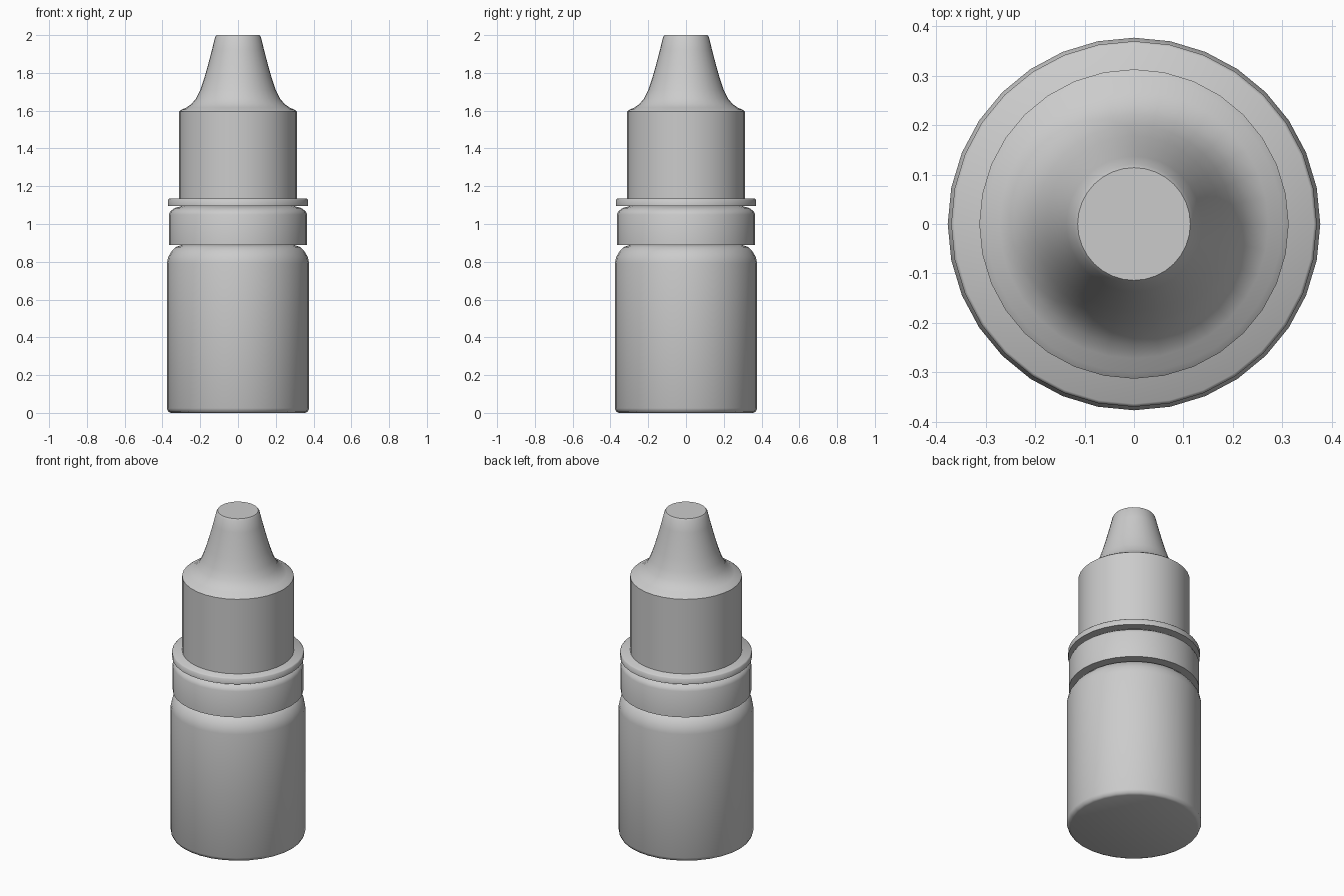
import bpy
import bmesh
from math import cos, sin, pi, radians

SIDES = 32

cube = bpy.data.objects.get("Cube")
if cube:
    bpy.data.objects.remove(cube, do_unlink=True)

plastic = bpy.data.materials.new("grey_plastic")
plastic.use_nodes = True
grey = (0.6, 0.6, 0.6, 1)
plastic.diffuse_color = grey
plastic.node_tree.nodes["Principled BSDF"].inputs["Base Color"].default_value = grey


def lathe(name, profile, sharp=40):
    """Turn a (radius, height) profile about z and close both ends."""
    bm = bmesh.new()
    rings = [[bm.verts.new((r * cos(2 * pi * i / SIDES), r * sin(2 * pi * i / SIDES), z))
              for i in range(SIDES)] for r, z in profile]
    for low, high in zip(rings, rings[1:]):
        for i in range(SIDES):
            j = (i + 1) % SIDES
            bm.faces.new((low[i], low[j], high[j], high[i]))
    bm.faces.new(rings[0][::-1])
    bm.faces.new(rings[-1])
    mesh = bpy.data.meshes.new(name)
    bm.to_mesh(mesh)
    bm.free()
    mesh.materials.append(plastic)
    obj = bpy.data.objects.new(name, mesh)
    bpy.context.collection.objects.link(obj)
    bpy.ops.object.select_all(action='DESELECT')
    obj.select_set(True)
    bpy.context.view_layer.objects.active = obj
    bpy.ops.object.shade_smooth_by_angle(angle=radians(sharp))
    return obj


# Bottle with softened base and rounded shoulder
lathe("bottle_body", [(0.355, 0), (0.369, 0.006), (0.377, 0.025), (0.377, 0.79),
                      (0.37, 0.825), (0.352, 0.855), (0.33, 0.878), (0.295, 0.89)], 60)

# Tamper ring, rounded at its top
lathe("seal_ring", [(0.366, 0.89), (0.366, 1.05), (0.358, 1.068),
                    (0.335, 1.085), (0.285, 1.098)], 60)

# Thin flange under the cap
lathe("cap_flange", [(0.37, 1.096), (0.37, 1.128), (0.364, 1.134)], 50)

# Cap skirt running into the flared, tapering tip
lathe("cap", [(0.313, 1.13), (0.313, 1.595), (0.3, 1.605), (0.272, 1.617),
              (0.245, 1.637), (0.222, 1.665), (0.2, 1.71), (0.178, 1.775),
              (0.158, 1.845), (0.137, 1.925), (0.121, 1.99), (0.114, 2.0)], 48)
